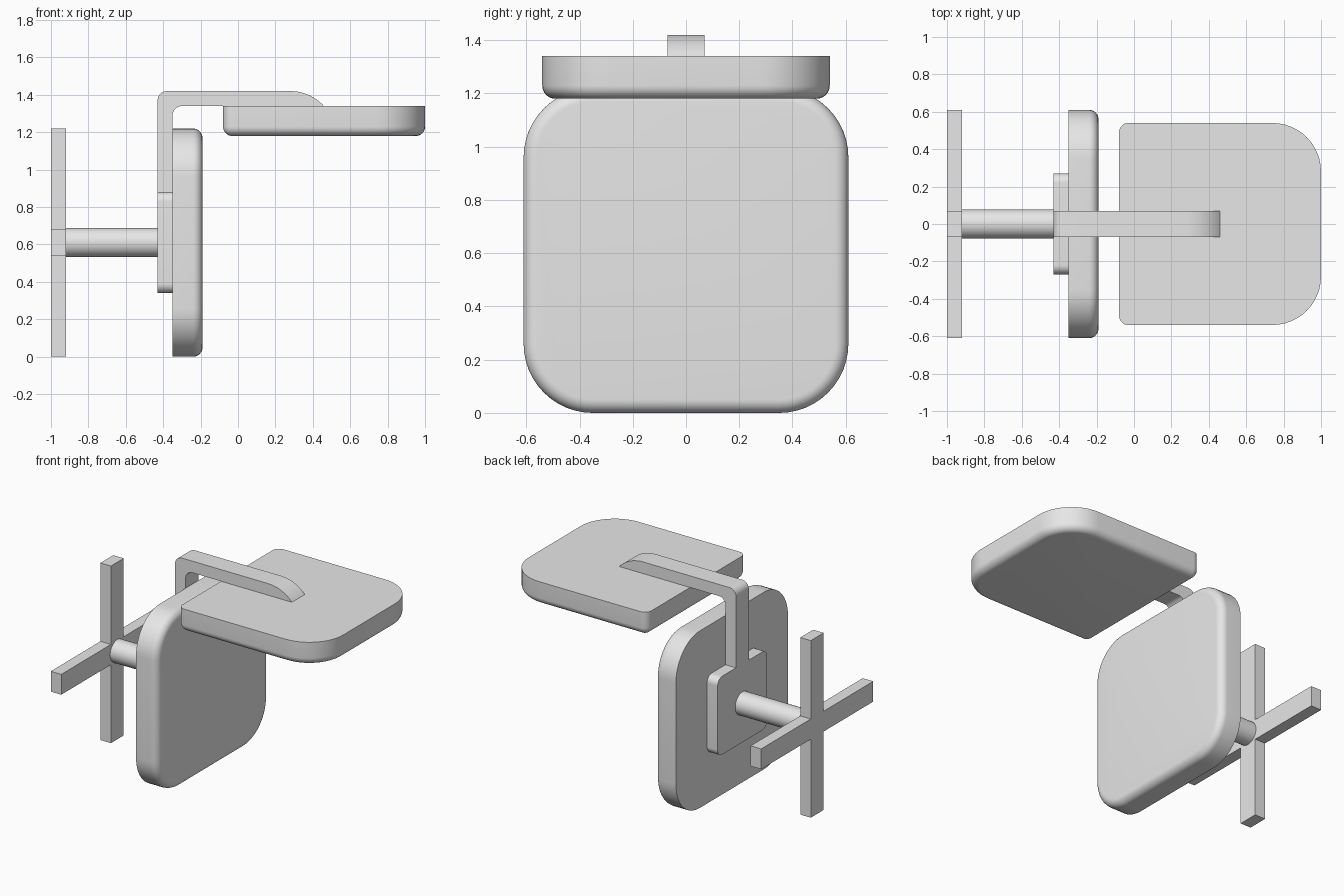
import bpy, bmesh, math
from mathutils import Vector

cube = bpy.data.objects.get("Cube")
if cube:
    bpy.data.objects.remove(cube, do_unlink=True)

GREY = (0.8, 0.8, 0.8, 1.0)
mat = bpy.data.materials.new("plain grey")
mat.use_nodes = True
mat.diffuse_color = GREY
mat.node_tree.nodes["Principled BSDF"].inputs["Base Color"].default_value = GREY

# Ways to place a flat outline point (u, v) at depth w
PLANES = {
    "yz": lambda u, v, w: (w, u, v),
    "xy": lambda u, v, w: (u, v, w),
    "xz": lambda u, v, w: (u, w, v),
}


def rounded(corners, steps=12):
    """Outline from (u, v, radius) right-angle corners, filleted where radius > 0."""
    out = []
    for i, (u, v, r) in enumerate(corners):
        p = Vector((u, v))
        if r <= 0:
            out.append(p)
            continue
        before = (Vector(corners[i - 1][:2]) - p).normalized()
        after = (Vector(corners[(i + 1) % len(corners)][:2]) - p).normalized()
        centre = p + r * (before + after)
        for k in range(steps + 1):
            a = math.pi / 2 * k / steps
            out.append(centre - r * (after * math.cos(a) + before * math.sin(a)))
    return out


def rectangle(u0, u1, v0, v1, r_low, r_high, inset=0.0):
    """Rounded rectangle with one radius at the low-u end and one at the high-u end."""
    low, high = max(r_low - inset, 1e-6), max(r_high - inset, 1e-6)
    u0, u1, v0, v1 = u0 + inset, u1 - inset, v0 + inset, v1 - inset
    return rounded([(u0, v0, low), (u1, v0, high), (u1, v1, high), (u0, v1, low)])


def loft(name, plane, rings):
    """Closed solid through (outline, depth) rings with equal point counts."""
    bm = bmesh.new()
    loops = [[bm.verts.new(PLANES[plane](p[0], p[1], w)) for p in outline]
             for outline, w in rings]
    for a, b in zip(loops, loops[1:]):
        for i in range(len(a)):
            bm.faces.new((a[i - 1], a[i], b[i], b[i - 1]))
    bm.faces.new(loops[0])
    bm.faces.new(loops[-1])
    bmesh.ops.remove_doubles(bm, verts=bm.verts, dist=1e-4)
    bmesh.ops.recalc_face_normals(bm, faces=bm.faces)
    mesh = bpy.data.meshes.new(name)
    bm.to_mesh(mesh)
    bm.free()
    mesh.materials.append(mat)
    obj = bpy.data.objects.new(name, mesh)
    bpy.context.collection.objects.link(obj)
    bpy.ops.object.select_all(action="DESELECT")
    obj.select_set(True)
    bpy.context.view_layer.objects.active = obj
    bpy.ops.object.shade_smooth_by_angle(angle=math.radians(30))
    return obj


def cushion(name, plane, rect, start, end, edge=0.05, steps=8):
    """Rounded slab, sharp at the start depth and rolled over at the end depth."""
    side = 1 if end > start else -1
    rings = [(rectangle(*rect), start)]
    for k in range(steps + 1):
        a = math.pi / 2 * k / steps
        rings.append((rectangle(*rect, inset=edge * (1 - math.cos(a))),
                      end - side * edge * (1 - math.sin(a))))
    return loft(name, plane, rings)


MID, HALF, REACH = 0.61, 0.07, 0.61   # hub height, bar half width, bar reach

# Cross-shaped foot
cross = []
for q in range(4):
    c, s = round(math.cos(q * math.pi / 2)), round(math.sin(q * math.pi / 2))
    for u, v in ((HALF, -HALF), (REACH, -HALF), (REACH, HALF)):
        cross.append((u * c - v * s, u * s + v * c + MID))
loft("cross_foot", "yz", [(cross, -1.0), (cross, -0.92)])

# Round post
circle = [(0.078 * math.cos(math.tau * k / 48), MID + 0.078 * math.sin(math.tau * k / 48))
          for k in range(48)]
loft("post", "yz", [(circle, -0.92), (circle, -0.43)])

# Mounting plate under the seat
plate = rectangle(-0.27, 0.27, 0.34, 0.88, 0.05, 0.05)
loft("mounting_plate", "yz", [(plate, -0.43), (plate, -0.35)])

# Seat and backrest cushions
cushion("seat", "yz", (-0.61, 0.61, 0.0, 1.22, 0.26, 0.26), -0.35, -0.19)
cushion("backrest", "xy", (-0.08, 1.0, -0.54, 0.54, 0.05, 0.26), 1.34, 1.18)

# Bent arm joining the plate to the backrest, with a curved tip
arm = rounded([(0.28, 1.42, 0), (-0.43, 1.42, 0.05), (-0.43, 0.88, 0),
               (-0.35, 0.88, 0), (-0.35, 1.34, 0.05), (0.46, 1.34, 0)])
bend = 0.2425
for k in range(11, 0, -1):
    a = math.asin(0.18 / bend) * k / 12
    arm.append(Vector((0.28 + bend * math.sin(a), 1.42 - bend * (1 - math.cos(a)))))
loft("back_arm", "xz", [(arm, -HALF), (arm, HALF)])
